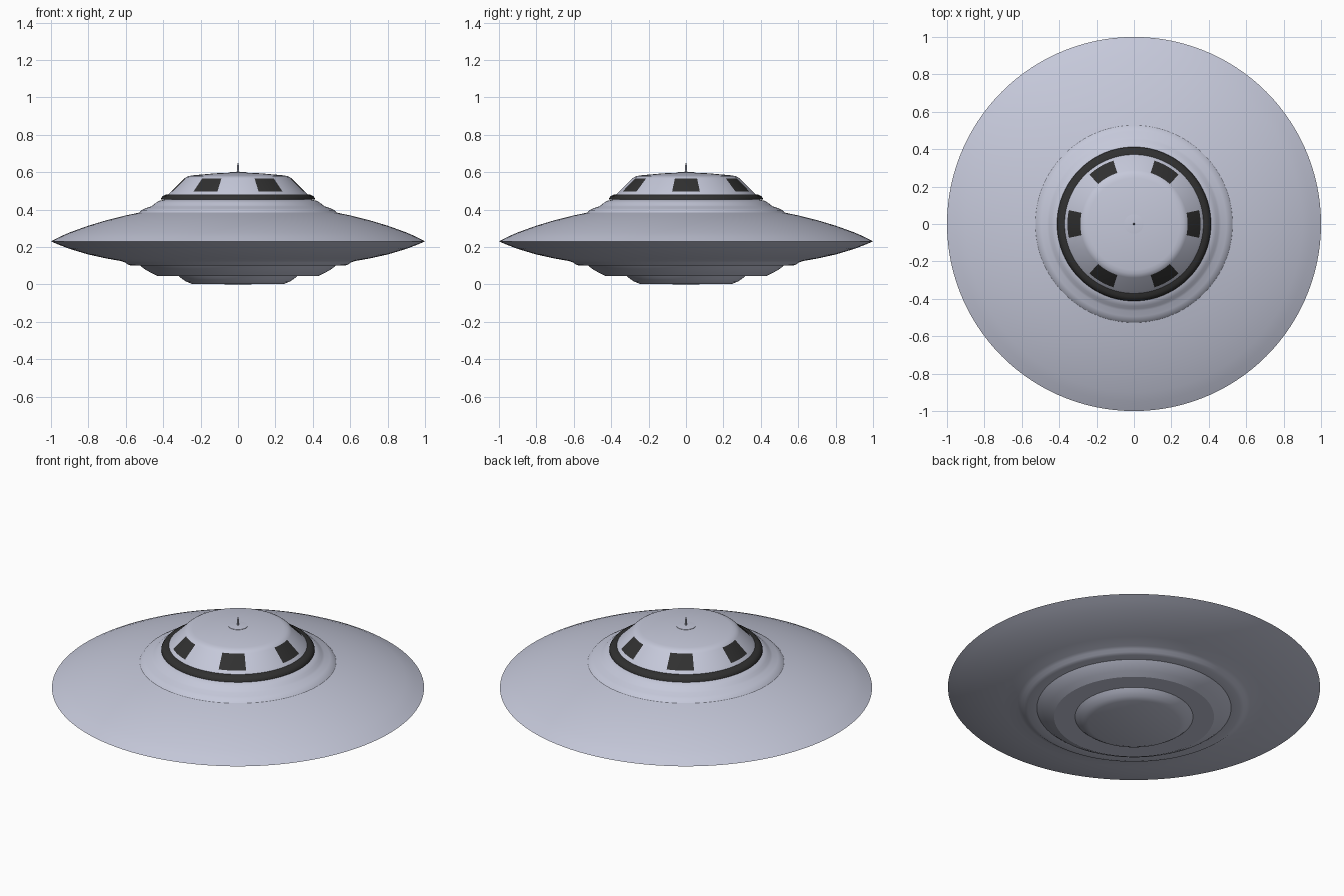
import bpy, bmesh, math

if "Cube" in bpy.data.objects:
    bpy.data.objects.remove(bpy.data.objects["Cube"])

SEG = 120  # steps around the axis, 3 degrees each


def material(name, rgb):
    m = bpy.data.materials.new(name)
    m.diffuse_color = (*rgb, 1)
    m.use_nodes = True
    m.node_tree.nodes["Principled BSDF"].inputs["Base Color"].default_value = m.diffuse_color
    return m


def lathe(name, profile, mats=(), seg=SEG, paint=None, angle=22):
    """Revolve (radius, z) points around z; paint(row, step) picks the material slot."""
    bm = bmesh.new()
    rows = []
    for r, z in profile:
        if r == 0:
            rows.append([bm.verts.new((0, 0, z))] * seg)
        else:
            rows.append([bm.verts.new((r * math.cos(2 * math.pi * i / seg),
                                       r * math.sin(2 * math.pi * i / seg), z))
                         for i in range(seg)])
    for k in range(len(rows) - 1):
        for i in range(seg):
            j = (i + 1) % seg
            quad = (rows[k][i], rows[k][j], rows[k + 1][j], rows[k + 1][i])
            face = bm.faces.new(list(dict.fromkeys(quad)))
            if paint:
                face.material_index = paint(k, i)
    bmesh.ops.recalc_face_normals(bm, faces=bm.faces)
    mesh = bpy.data.meshes.new(name)
    bm.to_mesh(mesh)
    bm.free()
    for m in mats:
        mesh.materials.append(m)
    obj = bpy.data.objects.new(name, mesh)
    bpy.context.collection.objects.link(obj)
    bpy.ops.object.select_all(action='DESELECT')
    obj.select_set(True)
    bpy.context.view_layer.objects.active = obj
    bpy.ops.object.shade_smooth_by_angle(angle=math.radians(angle))
    return obj


silver = material("silver", (0.56, 0.58, 0.70))
dark_silver = material("dark_silver", (0.56, 0.58, 0.70))
black = material("black", (0.03, 0.03, 0.03))

# Saucer disc with stepped underside and upper collar
lower = [(0, 0), (0.246, 0.003), (0.275, 0.014), (0.30, 0.03), (0.317, 0.045),
         (0.43, 0.045), (0.465, 0.062), (0.50, 0.082), (0.522, 0.10),
         (0.57, 0.10), (0.59, 0.107), (0.605, 0.118), (0.625, 0.125),
         (0.70, 0.138), (0.80, 0.160), (0.90, 0.190), (0.96, 0.213)]
upper = [(1.0, 0.23), (0.95, 0.256), (0.90, 0.278), (0.80, 0.314),
         (0.70, 0.344), (0.60, 0.369), (0.527, 0.384)]
collar = [(0.515, 0.397), (0.495, 0.407), (0.465, 0.417), (0.453, 0.424),
          (0.44, 0.436), (0.42, 0.447), (0.395, 0.453), (0, 0.453)]
lathe("saucer_hull", lower + upper + collar, [silver])

# Black band under the cabin
lathe("cabin_band", [(0.37, 0.452), (0.412, 0.454), (0.411, 0.461), (0.403, 0.472),
                     (0.39, 0.479), (0.37, 0.482)], [black], angle=50)

# Cabin with six windows painted on the sloped wall
cabin = [(0.385, 0.465), (0.372, 0.481), (0.356, 0.497), (0.287, 0.566),
         (0.278, 0.573), (0.265, 0.579), (0.245, 0.583), (0.12, 0.594), (0, 0.599)]


def window(row, step):
    return 1 if row == 2 and (step + 4) % 20 < 8 else 0


lathe("cabin", cabin, [dark_silver, black], paint=window, angle=40)

# Antenna with its small base plate
lathe("antenna_base", [(0, 0.594), (0.052, 0.594), (0.052, 0.599), (0, 0.603)], [silver], seg=48)
lathe("antenna", [(0, 0.598), (0.006, 0.598), (0.005, 0.63), (0.003, 0.648), (0, 0.65)],
      [silver], seg=16)
